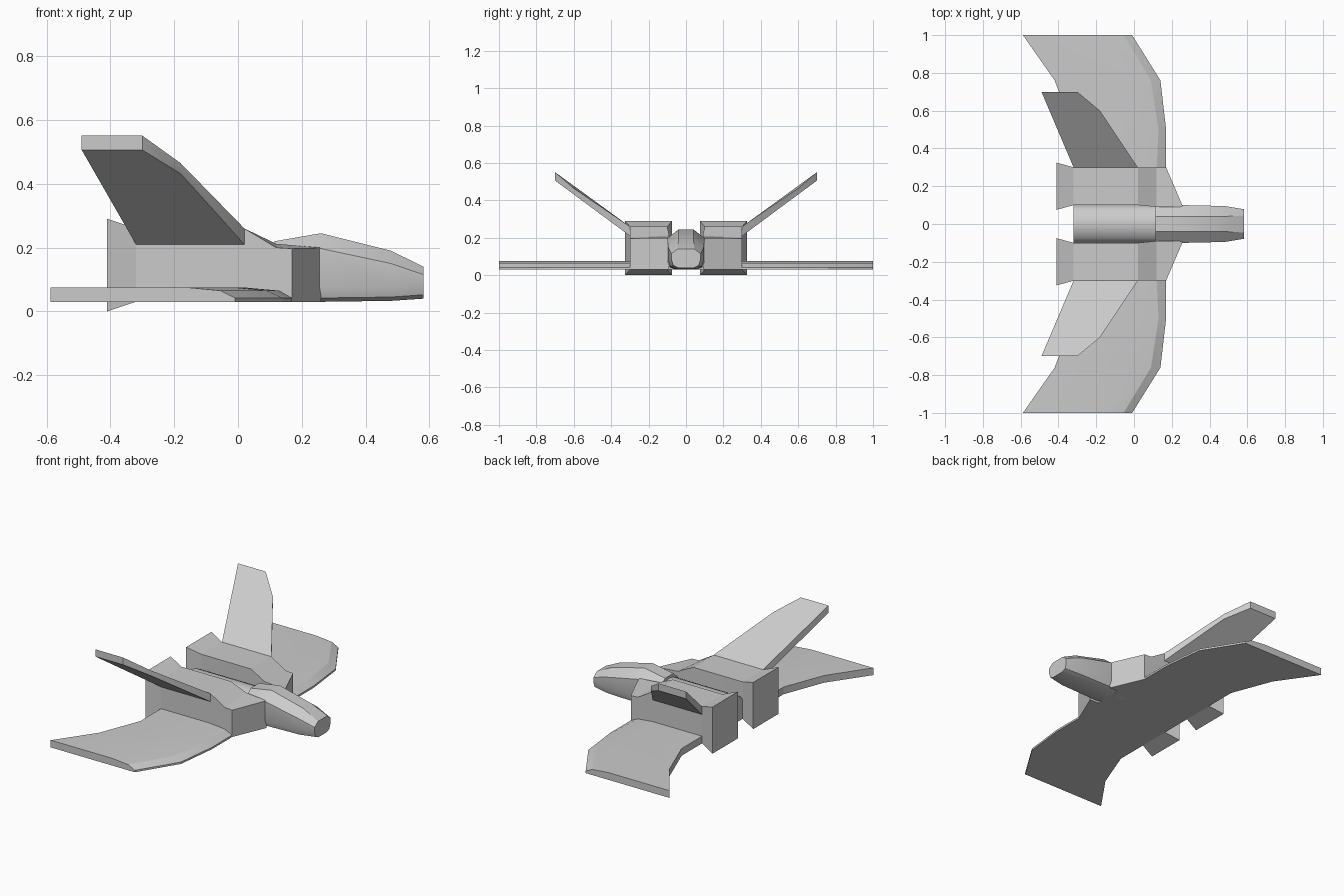
import bpy, bmesh, math

if "Cube" in bpy.data.objects:
    bpy.data.objects.remove(bpy.data.objects["Cube"])


def finish(name, bm, mirror=False, angle=30):
    """Turn a bmesh into an object, optionally mirrored across the centreline."""
    bmesh.ops.recalc_face_normals(bm, faces=bm.faces[:])
    me = bpy.data.meshes.new(name)
    bm.to_mesh(me)
    bm.free()
    me.shade_smooth()
    me.set_sharp_from_angle(angle=math.radians(angle))
    ob = bpy.data.objects.new(name, me)
    bpy.context.collection.objects.link(ob)
    if mirror:
        mod = ob.modifiers.new("mirror", 'MIRROR')
        mod.use_axis = (False, True, False)
        mod.use_mirror_merge = False
    return ob


def loft(name, sections, mirror=False, angle=30):
    """Skin a row of closed cross-sections and cap both ends."""
    bm = bmesh.new()
    rings = [[bm.verts.new(p) for p in s] for s in sections]
    n = len(rings[0])
    for a, b in zip(rings, rings[1:]):
        for i in range(n):
            j = (i + 1) % n
            bm.faces.new((a[i], a[j], b[j], b[i]))
    bm.faces.new(rings[0])
    bm.faces.new(rings[-1])
    return finish(name, bm, mirror, angle)


def symmetric(x, half):
    """Full section at x from a half profile of (y, z) points."""
    return [(x, y, z) for y, z in half] + [(x, -y, z) for y, z in reversed(half)]


# engine pods: x inner, x outer, y inner, y outer, z bottom, z top outer, z top inner
pods = [(-.32, -.32, .10, .30, .03, .26, .26),
        (.02, .02, .10, .30, .03, .26, .26),
        (.12, .12, .09, .30, .03, .20, .212),
        (.26, .17, .09, .30, .03, .197, .20)]
nozzles = [(-.41, -.41, .075, .325, .0, .29, .29), pods[0]]


def box_ring(xi, xo, yi, yo, zb, zo, zi):
    return [(xi, yi, zb), (xo, yo, zb), (xo, yo, zo), (xi, yi, zi)]


loft("engine_pod", [box_ring(*p) for p in pods], mirror=True, angle=15)
loft("engine_nozzle", [box_ring(*p) for p in nozzles], mirror=True, angle=10)

# rounded spine between the pods
spine = [(.10, .03), (.10, .15), (.075, .18), (.04, .197), (.012, .203)]
loft("centre_spine", [symmetric(x, spine) for x in (-.32, .20)], angle=40)

# nose with canopy: x, half width, bottom, shoulder, top, half width of the top
nose = [(.115, .095, .03, .17, .22, .04),
        (.26, .10, .03, .197, .245, .04),
        (.48, .095, .033, .15, .19, .04),
        (.582, .078, .04, .115, .14, .045)]
loft("nose", [symmetric(x, [(w * .55, b), (w * .87, b + .012), (w, b + .045),
                            (w, s), (c, t)])
              for x, w, b, s, t, c in nose], angle=30)

# wings: y, trailing x, leading x, width of the leading bevel
wings = [(.30, -.32, .17, .05), (.50, -.32, .17, .04),
         (.76, -.42, .14, .05), (1.0, -.588, -.01, .045)]
loft("wing", [[(xt, y, .03), (xl, y, .03), (xl, y, .042), (xl - w, y, .065),
               (xl - .15, y, .075), (xt, y, .075)] for y, xt, xl, w in wings],
     mirror=True, angle=20)

# slanted tail fins: outline in plan, rising outwards, with thickness per corner
outline = [(-.32, .3, .05), (.02, .3, .05), (-.18, .6, .033),
           (-.30, .7, .045), (-.49, .7, .045)]
lower = [(x, y, .21 + .74 * (y - .3)) for x, y, t in outline]
upper = [(x, y, z + o[2]) for (x, y, z), o in zip(lower, outline)]
loft("tail_fin", [lower, upper], mirror=True, angle=20)
